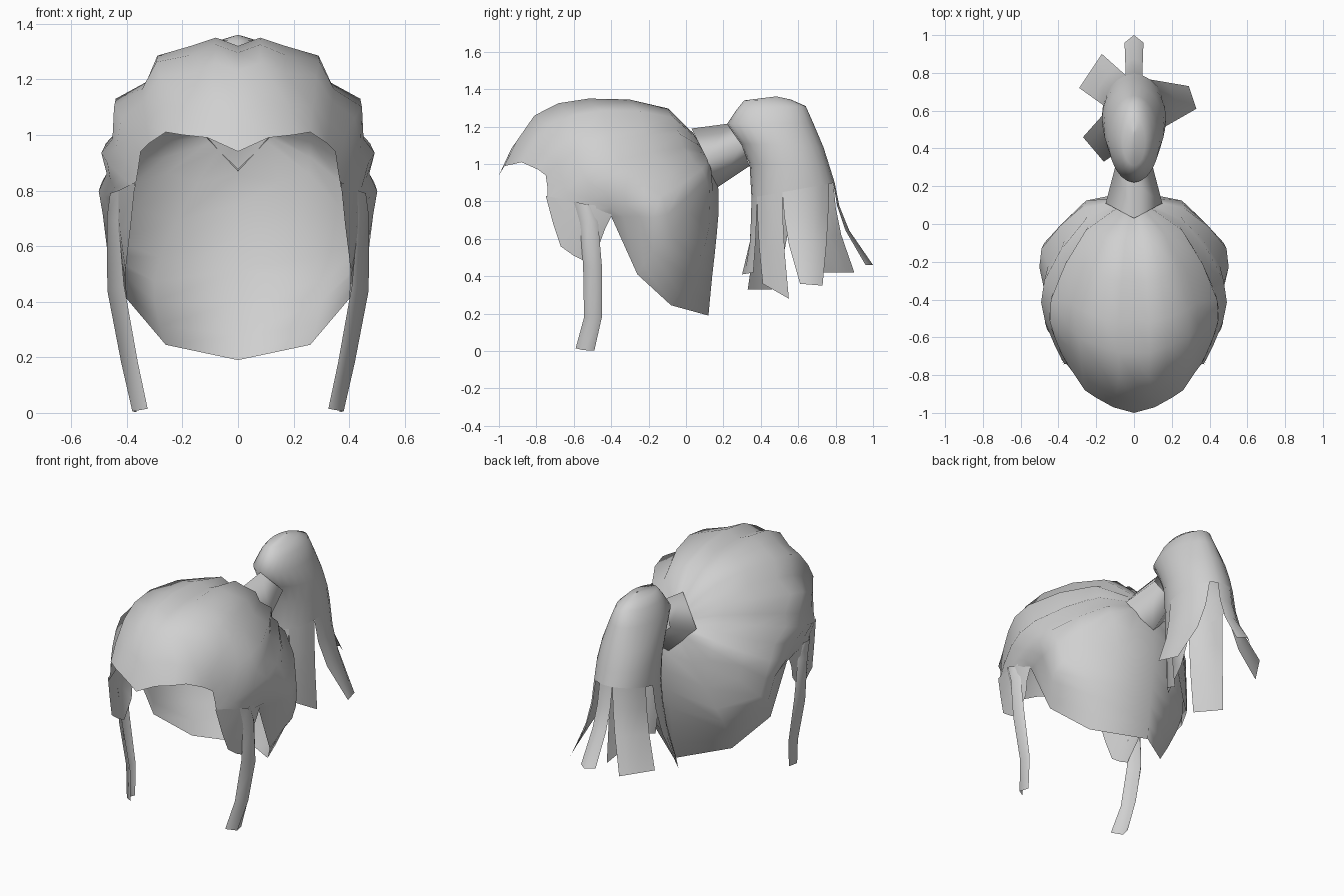
import bpy, math
from mathutils import Vector as V

if "Cube" in bpy.data.objects:
    bpy.data.objects.remove(bpy.data.objects["Cube"])

mat = bpy.data.materials.new("hair_grey")
mat.diffuse_color = (0.63, 0.63, 0.63, 1)
mat.use_nodes = True
mat.node_tree.nodes["Principled BSDF"].inputs["Base Color"].default_value = mat.diffuse_color


def build(name, verts, faces, angle=60):
    me = bpy.data.meshes.new(name)
    me.from_pydata([tuple(v) for v in verts], [], faces)
    me.materials.append(mat)
    ob = bpy.data.objects.new(name, me)
    bpy.context.collection.objects.link(ob)
    bpy.ops.object.select_all(action='DESELECT')
    ob.select_set(True)
    bpy.context.view_layer.objects.active = ob
    bpy.ops.object.shade_smooth_by_angle(angle=math.radians(angle))
    return ob


def grid(name, rows, flip=False, angle=80, closed=False):
    """Skin equal-length rows of points with quads."""
    n = len(rows[0])
    faces = []
    for i in range(len(rows) - 1):
        for j in range(n if closed else n - 1):
            k = (j + 1) % n
            f = (i * n + j, i * n + k, (i + 1) * n + k, (i + 1) * n + j)
            faces.append(f[::-1] if flip else f)
    return build(name, [p for r in rows for p in r], faces, angle)


def mirror(p):
    return V((-p[0], p[1], p[2]))


def spline(pts):
    """Double the points of a path with Catmull-Rom midpoints."""
    out = []
    for i in range(len(pts) - 1):
        a, b = pts[i], pts[i + 1]
        p, q = pts[max(i - 1, 0)], pts[min(i + 2, len(pts) - 1)]
        out += [a, (a + b) * 0.5625 - (p + q) * 0.0625]
    return out + [pts[-1]]


def flatten_back(p):
    """Keep the back of the head within its flattened outline."""
    limit = .175 - .2 * p.x if p.x < .26 else .123 - (p.x - .26)
    return V((p.x, min(p.y, limit), p.z))


# Hair cap: strands pulled from the hairline back to the knot.
# Each spoke: crown point, front point, hairline point.
knot, centre = V((0, .12, 1.04)), V((0, -.4, .8))
spokes = [
    (0, -.50, 1.32, 0, -.83, 1.23, 0, -1.0, .94),
    (.08, -.52, 1.35, .08, -.81, 1.26, .11, -.97, .99),
    (.17, -.50, 1.32, .17, -.77, 1.22, .20, -.92, 1.0),
    (.29, -.45, 1.285, .28, -.72, 1.21, .26, -.88, 1.01),
    (.33, -.42, 1.19, .34, -.65, 1.12, .32, -.79, .97),
    (.44, -.40, 1.13, .42, -.60, 1.06, .35, -.75, .94),
    (.43, -.36, 1.02, .44, -.55, .95, .36, -.74, .87),
    (.475, -.30, .97, .47, -.52, .90, .37, -.74, .81),
    (.455, -.22, .89, .46, -.42, .84, .43, -.60, .79),
    (.49, -.13, .83, .48, -.32, .78, .45, -.47, .76),
    (.475, -.10, .73, .465, -.25, .72, .42, -.40, .72),
    (.455, -.08, .62, .45, -.18, .53, .40, -.26, .41),
    (.28, .10, .56, .30, .02, .40, .26, -.08, .245),
    (0, .165, .63, 0, .14, .40, 0, .12, .19),
]
half = []
for s in spokes:
    b, c, e = V(s[0:3]), V(s[3:6]), V(s[6:9])
    a = knot.lerp(b, .45)
    a += (a - centre).normalized() * .27 * (b - knot).length_squared
    path = spline([knot, flatten_back(a), b, c, e])
    path[0] = knot.lerp(path[1], .1)
    half.append([flatten_back(p) for p in path])
loop = half + [[mirror(p) for p in s] for s in half[-2:0:-1]]
rows = [[s[i] for s in loop] for i in range(len(loop[0]))]
grid("hair_cap", rows, closed=True)

# Temple flaps and long face-framing locks, mirrored left and right
flap = [[(.37, -.75, .83), (.43, -.60, .80), (.45, -.48, .78), (.43, -.39, .74)],
        [(.385, -.71, .68), (.425, -.60, .66), (.44, -.50, .65), (.425, -.43, .66)],
        [(.40, -.67, .56), (.405, -.60, .51), (.405, -.54, .48), (.41, -.46, .58)]]
# lock rows: front edge, outer ridge, back edge
lock = [[(.43, -.60, .80), (.46, -.56, .79), (.44, -.51, .78)],
        [(.43, -.57, .69), (.472, -.52, .70), (.44, -.47, .69)],
        [(.41, -.55, .46), (.47, -.50, .44), (.43, -.45, .46)],
        [(.36, -.545, .18), (.42, -.50, .18), (.39, -.45, .18)],
        [(.325, -.59, .015), (.38, -.55, .005), (.365, -.49, .003)]]
for side, sx in (("right", 1), ("left", -1)):
    for part, pts in (("temple_flap", flap), ("face_lock", lock)):
        rows = [[V((sx * x, y, z)) for x, y, z in r] for r in pts]
        grid(side + "_" + part, rows, flip=sx > 0, angle=150)

# Hair tie: four-sided sleeve between knot and ponytail
sleeve = [[(0, .03, 1.19), (.15, .11, 1.03), (0, .16, .87), (-.15, .11, 1.03)],
          [(0, .22, 1.215), (.10, .30, 1.10), (0, .34, .99), (-.10, .30, 1.10)]]
grid("hair_tie", sleeve, closed=True, flip=True, angle=150)

# Ponytail body: stacked rings (front y, back y, half width, front z, back z)
rings = [(.47, .49, .001, 1.36, 1.36), (.31, .56, .06, 1.34, 1.345),
         (.27, .64, .10, 1.29, 1.31), (.22, .68, .135, 1.215, 1.22),
         (.29, .735, .16, 1.11, 1.09), (.34, .77, .17, 1.0, .98),
         (.35, .795, .17, .82, .90)]
SEG = 24


def ring(y0, y1, hx, z0, z1):
    out = []
    for i in range(SEG):
        a = math.tau * i / SEG
        t = (1 - math.cos(a)) / 2
        out.append(V((hx * math.sin(a), y0 + (y1 - y0) * t, z0 + (z1 - z0) * t)))
    return out


body = [ring(*r) for r in rings]
grid("ponytail", body, closed=True, flip=True)

# Loose ponytail strands: first and last ring index, then the two end corners
strands = [("front", -2, 2, (0, .30, .41), (.06, .36, .42)),
           ("right_front", 2, 5, (.10, .41, .36), (.16, .55, .28)),
           ("right", 5, 10, (.33, .61, .36), (.29, .73, .35)),
           ("back", 11, 13, (.05, .96, .46), (-.05, .96, .46)),
           ("left_back", 13, 17, (-.17, .90, .42), (-.29, .72, .42)),
           ("left_front", 18, 22, (-.27, .46, .33), (-.16, .33, .33))]
for name, i0, i1, e0, e1 in strands:
    top = [body[-1][i % SEG] for i in range(i0, i1 + 1)]
    n = i1 - i0
    bottom = [V(e0).lerp(V(e1), i / n) for i in range(n + 1)]
    if name == "back":
        bottom[1].y += .04
    rows = []
    for t, s in ((0, 0), (.28, .12), (.58, .38), (1, 1)):
        rows.append([V((*p.xy.lerp(q.xy, s), p.z + (q.z - p.z) * t))
                     for p, q in zip(top, bottom)])
    grid(name + "_strand", rows, flip=True)
